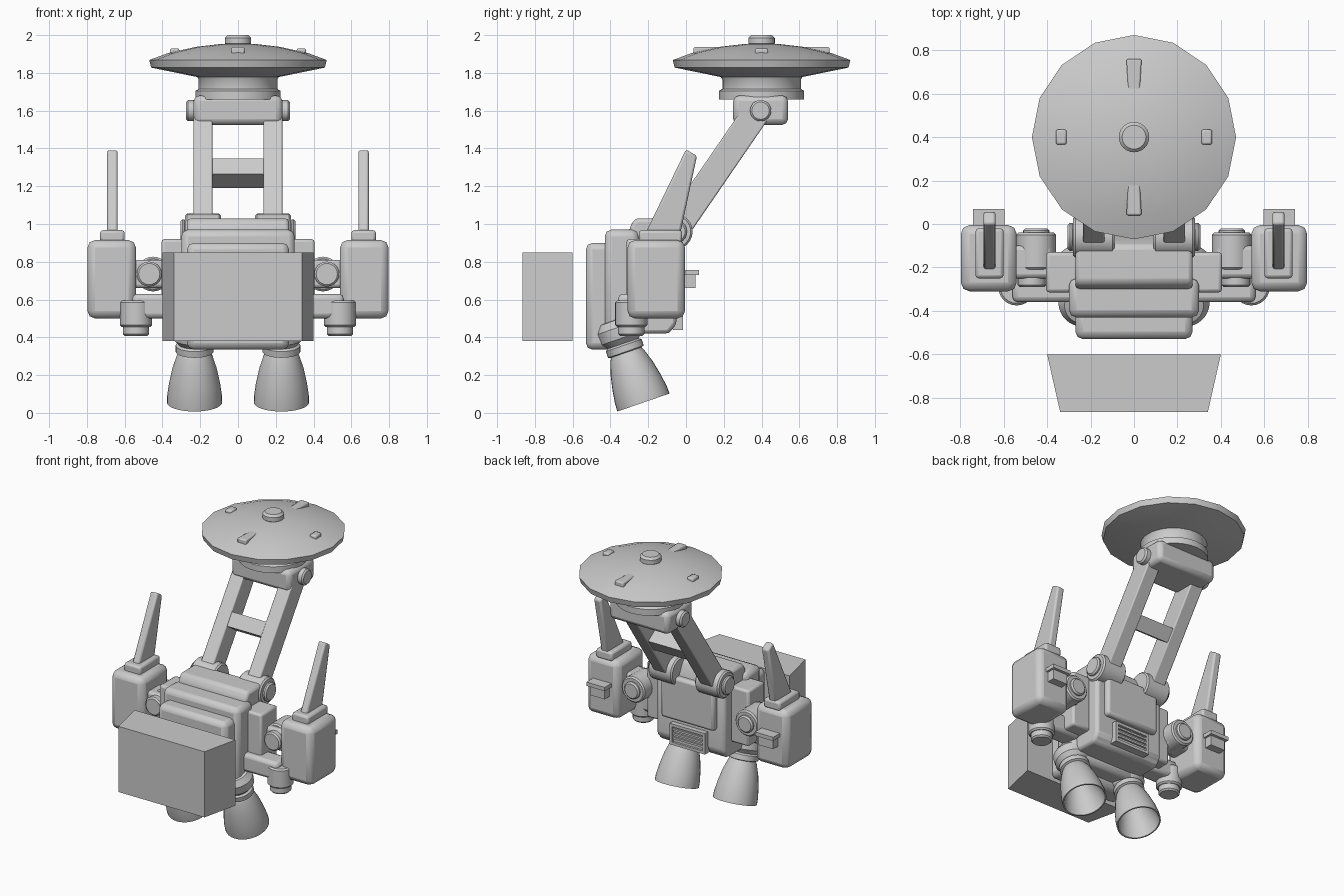
import bpy, bmesh, math
from mathutils import Vector, Matrix

old = bpy.data.objects.get("Cube")
if old:
    bpy.data.objects.remove(old)

grey = bpy.data.materials.new("plain_grey")
grey.use_nodes = True
grey.diffuse_color = (0.6, 0.6, 0.6, 1)
grey.node_tree.nodes["Principled BSDF"].inputs["Base Color"].default_value = (0.6, 0.6, 0.6, 1)


def finish(name, bm, bevel=0.0, smooth=True, mirror=False):
    """Turn a bmesh into a named, shaded object."""
    bmesh.ops.recalc_face_normals(bm, faces=bm.faces)
    mesh = bpy.data.meshes.new(name)
    bm.to_mesh(mesh)
    bm.free()
    obj = bpy.data.objects.new(name, mesh)
    bpy.context.collection.objects.link(obj)
    mesh.materials.append(grey)
    if bevel:
        mod = obj.modifiers.new("bevel", "BEVEL")
        mod.width, mod.segments, mod.limit_method = bevel, 2, "ANGLE"
    if mirror:
        obj.modifiers.new("mirror", "MIRROR")
    if smooth:
        bpy.ops.object.select_all(action="DESELECT")
        obj.select_set(True)
        bpy.context.view_layer.objects.active = obj
        bpy.ops.object.shade_smooth_by_angle(angle=math.radians(32))


def box(name, x, y, z, bevel=0.0, mirror=False):
    """Box from (low, high) ranges."""
    bm = bmesh.new()
    bmesh.ops.create_cube(bm, size=1)
    for v in bm.verts:
        for i, (lo, hi) in enumerate((x, y, z)):
            v.co[i] = lo if v.co[i] < 0 else hi
    finish(name, bm, bevel, mirror=mirror)


def prism(name, outline, x, bevel=0.0, mirror=False):
    """Side outline of (y, z) points drawn out across x."""
    bm = bmesh.new()
    face = bm.faces.new([bm.verts.new((x[0], y, z)) for y, z in outline])
    out = bmesh.ops.extrude_face_region(bm, geom=[face], use_keep_orig=True)
    new = [v for v in out["geom"] if isinstance(v, bmesh.types.BMVert)]
    bmesh.ops.translate(bm, verts=new, vec=(x[1] - x[0], 0, 0))
    finish(name, bm, bevel, mirror=mirror)


def lathe(name, profile, origin, axis=(0, 0, 1), sides=24, mirror=False):
    """Profile of (radius, distance) points turned about an axis."""
    bm = bmesh.new()
    rings = []
    for r, t in profile:
        if r == 0:
            rings.append([bm.verts.new((0, 0, t))] * sides)
        else:
            rings.append([bm.verts.new((r * math.cos(a), r * math.sin(a), t))
                          for a in (math.tau * i / sides for i in range(sides))])
    for a, b in zip(rings, rings[1:]):
        for i in range(sides):
            j = (i + 1) % sides
            corners = list(dict.fromkeys((a[i], a[j], b[j], b[i])))
            bm.faces.new(corners)
    turn = Vector((0, 0, 1)).rotation_difference(Vector(axis)).to_matrix().to_4x4()
    bm.transform(Matrix.Translation(origin) @ turn)
    finish(name, bm, mirror=mirror)


def drum(name, r, length, origin, axis=(0, 0, 1), mirror=False, edge=0.01):
    """Solid cylinder with chamfered rims."""
    lathe(name, [(0, 0), (r - edge, 0), (r, edge), (r, length - edge),
                 (r - edge, length), (0, length)], origin, axis, mirror=mirror)


X, Y = (1, 0, 0), (0, 1, 0)

# Detached front block, narrower at its front
bm = bmesh.new()
bmesh.ops.create_cube(bm, size=1)
for v in bm.verts:
    front = v.co.y < 0
    v.co = (math.copysign(0.34 if front else 0.40, v.co.x),
            -0.865 if front else -0.60, 0.38 if v.co.z < 0 else 0.85)
finish("front_block", bm, smooth=False)

# Stepped body
box("body_front", (-0.27, 0.27), (-0.53, -0.37), (0.335, 0.90), 0.035)
box("body_middle", (-0.30, 0.30), (-0.43, -0.25), (0.38, 0.97), 0.035)
prism("body_core", [(-0.29, 0.42), (-0.09, 0.42), (-0.05, 0.47), (-0.05, 0.93),
                    (-0.10, 1.03), (-0.27, 1.03), (-0.30, 0.98)], (-0.27, 0.27), 0.02)
box("back_panel", (-0.21, 0.21), (-0.08, -0.01), (0.62, 0.93), 0.02)

# Rear vent with slats
box("vent_backing", (-0.13, 0.13), (-0.07, -0.03), (0.45, 0.58))
for lo, hi in ((0.44, 0.46), (0.57, 0.59)):
    box("vent_rail", (-0.14, 0.14), (-0.07, -0.015), (lo, hi))
box("vent_end", (0.12, 0.14), (-0.07, -0.015), (0.44, 0.59), mirror=True)
for i in range(3):
    z = 0.483 + i * 0.03
    box("vent_slat", (-0.12, 0.12), (-0.04, -0.018), (z, z + 0.014))

# Mast hinge and beams
drum("mast_hinge", 0.095, 0.19, (0.09, -0.06, 0.96), X, True)
drum("mast_hinge_cap", 0.065, 0.03, (0.275, -0.06, 0.96), X, True)
along = Vector((0, 0.566, 0.825)).normalized()
across = Vector((0, along.z, -along.y))
foot = Vector((0, -0.06, 0.96))


def beam_outline(start, end, half):
    pts = [foot + along * t + across * s
           for t, s in ((start, -half), (end, -half), (end, half), (start, half))]
    return [(p.y, p.z) for p in pts]


prism("mast_beam", beam_outline(0, 0.77, 0.072), (0.135, 0.235), 0.008, True)
prism("mast_crossbar", beam_outline(0.325, 0.425, 0.065), (-0.14, 0.14))

# Head yoke, pins and dish
box("head_yoke", (-0.235, 0.235), (0.25, 0.54), (1.525, 1.68), 0.03)
drum("yoke_pin", 0.056, 0.05, (0.225, 0.395, 1.60), X, True)
head = (0, 0.4, 0)
lathe("dish_collar", [(0, 1.66), (0.225, 1.66), (0.225, 1.705), (0.208, 1.715),
                      (0.208, 1.765), (0.22, 1.785), (0, 1.785)], head, sides=32)
lathe("dish", [(0, 1.775), (0.2, 1.775), (0.46, 1.828), (0.47, 1.868), (0.37, 1.905),
               (0.22, 1.938), (0.1, 1.952), (0, 1.955)], head, sides=16)
drum("dish_knob", 0.07, 0.06, (0, 0.4, 1.94), edge=0.015)

# Raised ribs and tabs on the dish
for side in (-1, 1):
    bm = bmesh.new()
    bmesh.ops.create_cube(bm, size=1)
    for v in bm.verts:
        outer = v.co.y > 0
        v.co = (math.copysign(0.035 if outer else 0.022, v.co.x),
                0.4 + side * (0.36 if outer else 0.13), 1.89 if v.co.z < 0 else 1.937)
    finish("dish_rib", bm, 0.008)
box("dish_tab", (0.31, 0.36), (0.365, 0.435), (1.89, 1.93), 0.01, True)

# Side pods with fins
box("pod", (0.54, 0.797), (-0.31, -0.005), (0.50, 0.915), 0.04, True)
box("pod_cap", (0.60, 0.73), (-0.25, -0.02), (0.90, 0.967), 0.015, True)
prism("pod_fin", [(-0.215, 0.95), (-0.03, 0.95), (0.058, 1.36), (0.0, 1.395)],
      (0.637, 0.693), 0.012, True)
box("pod_latch_top", (0.595, 0.74), (-0.02, 0.07), (0.73, 0.757), mirror=True)
box("pod_latch", (0.61, 0.725), (-0.02, 0.05), (0.66, 0.735), mirror=True)

# Shoulder links
box("shoulder_block", (0.26, 0.405), (-0.315, -0.13), (0.52, 0.92), 0.015, True)
drum("shoulder_shaft", 0.066, 0.22, (0.47, -0.29, 0.735), Y, True)
drum("shoulder_hub", 0.092, 0.17, (0.45, -0.21, 0.735), Y, True)
drum("shoulder_hub_cap", 0.06, 0.03, (0.45, -0.05, 0.735), Y, True)
box("shoulder_link", (0.38, 0.56), (-0.25, -0.10), (0.66, 0.81), 0.02, True)

# Lower arms and small downward thrusters
box("lower_arm", (0.27, 0.56), (-0.36, -0.22), (0.50, 0.63), 0.025, True)
drum("side_thruster", 0.085, 0.14, (0.54, -0.29, 0.455), mirror=True)
drum("side_thruster_tip", 0.07, 0.07, (0.54, -0.29, 0.408), mirror=True)

# Tilted main engine bells, hollow inside
lathe("engine_bell", [(0, 0.2), (0.07, 0.2), (0.1, 0.14), (0.125, 0.06), (0.137, 0),
                      (0.146, 0), (0.145, 0.04), (0.135, 0.11), (0.118, 0.19),
                      (0.095, 0.26), (0.085, 0.28), (0.1, 0.285), (0.1, 0.32),
                      (0.088, 0.33), (0.115, 0.36), (0.118, 0.42), (0.09, 0.46),
                      (0, 0.47)],
      (0.23, -0.225, 0.055), (0, -0.327, 0.945), 32, True)
